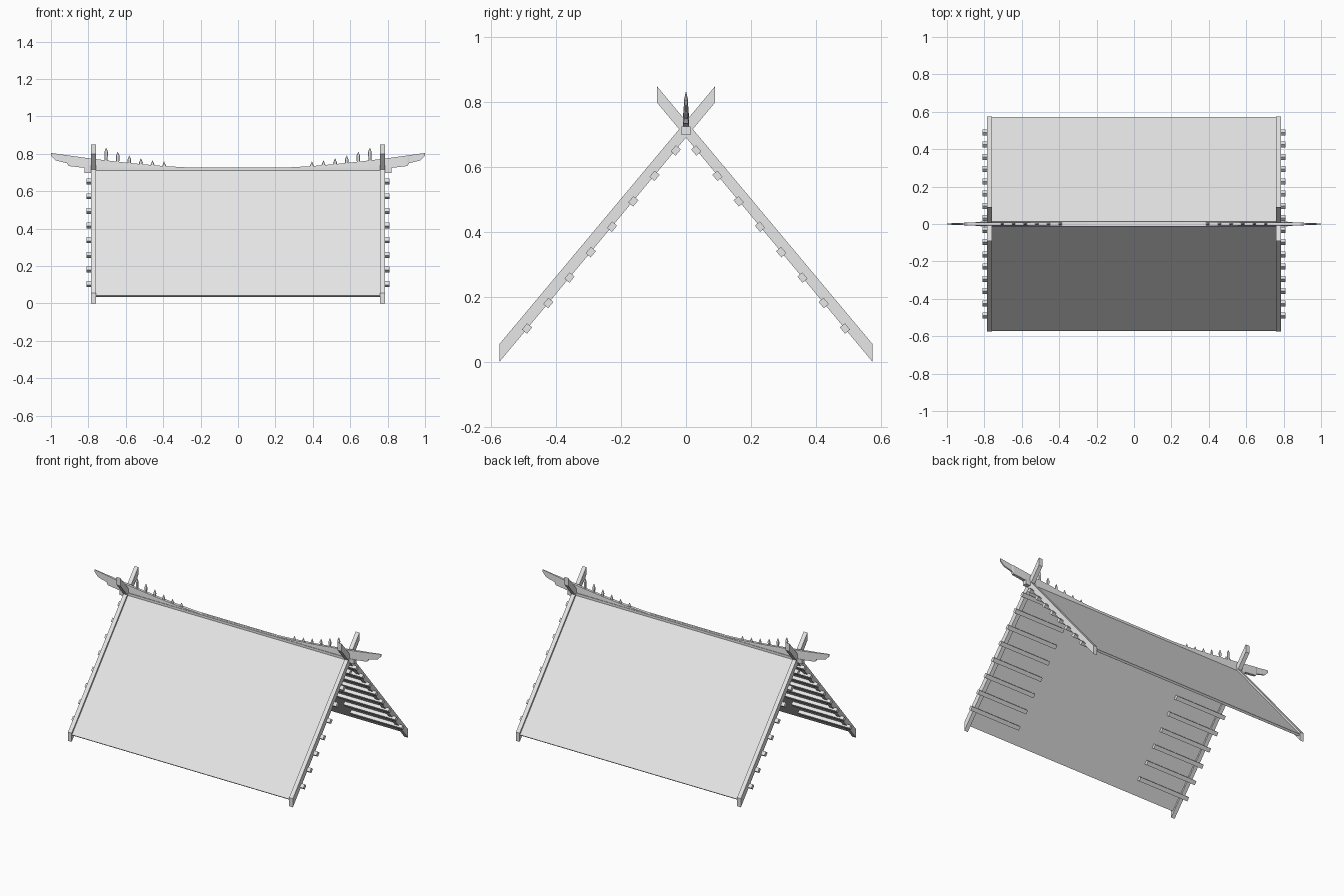
import bpy, bmesh, math
from mathutils import Matrix

cube = bpy.data.objects.get("Cube")
if cube:
    bpy.data.objects.remove(cube, do_unlink=True)

# Single plain material
grey = bpy.data.materials.new("plain_grey")
grey.use_nodes = True
grey.diffuse_color = (0.8, 0.8, 0.8, 1)
grey.node_tree.nodes["Principled BSDF"].inputs["Base Color"].default_value = (0.8, 0.8, 0.8, 1)

SLOPE = 1.195
ANGLE = math.atan(SLOPE)


def finish(name, bm):
    bmesh.ops.recalc_face_normals(bm, faces=bm.faces)
    mesh = bpy.data.meshes.new(name)
    bm.to_mesh(mesh)
    bm.free()
    mesh.materials.append(grey)
    obj = bpy.data.objects.new(name, mesh)
    bpy.context.collection.objects.link(obj)
    return obj


def loft(name, rings):
    """Skin a closed solid through matching rings of points."""
    bm = bmesh.new()
    loops = [[bm.verts.new(p) for p in ring] for ring in rings]
    n = len(loops[0])
    for a, b in zip(loops, loops[1:]):
        for i in range(n):
            j = (i + 1) % n
            bm.faces.new((a[i], a[j], b[j], b[i]))
    bm.faces.new(loops[0])
    bm.faces.new(loops[-1])
    return finish(name, bm)


def extrude_x(name, profile, x0, x1):
    return loft(name, [[(x, y, z) for y, z in profile] for x in (x0, x1)])


def box(name, center, size, tilt=0):
    bm = bmesh.new()
    m = Matrix.Translation(center) @ Matrix.Rotation(tilt, 4, 'X') @ Matrix.Diagonal((*size, 1))
    bmesh.ops.create_cube(bm, size=1, matrix=m)
    return finish(name, bm)


# Roof panels, with their eaves cut square to the slope
for side, label in ((-1, "front"), (1, "back")):
    panel = [(0, 0.727), (0, 0.707), (side * 0.561, 0.034), (side * 0.572, 0.043)]
    extrude_x(label + "_roof_panel", panel, -0.765, 0.765)

# Crossed gable rafters and the batten stubs below them
for end, end_label in ((1, "left"), (-1, "right")):
    for side, label in ((-1, "front"), (1, "back")):
        tag = end_label + "_" + label
        rafter = [(side * 0.575, 0.0), (side * 0.575, 0.055),
                  (-side * 0.09, 0.85), (-side * 0.09, 0.80)]
        extrude_x(tag + "_rafter", rafter, end * 0.76, end * 0.786)
        for i in range(8):
            center = (end * 0.63, side * (0.49 - i * 0.0655), 0.103 + i * 0.0784)
            box(f"{tag}_batten_{i + 1}", center, (0.36, 0.025, 0.02), -side * ANGLE)

# Straight ridge beam
box("ridge_beam", (0, 0, 0.7125), (1.64, 0.027, 0.027))


def crest_top(x):
    """Height of the upswept ridge line."""
    t = max(0, abs(x) - 0.2) / 0.8
    return 0.725 + 0.08 * t ** 1.5


# Upswept ridge crest with stepped, tapering horns: x, underside, half width
half = [(0, 0.715, 0.012), (0.25, 0.715, 0.012), (0.4, 0.715, 0.012),
        (0.55, 0.72, 0.011), (0.7, 0.72, 0.01), (0.82, 0.725, 0.01),
        (0.905, 0.735, 0.008), (0.915, 0.75, 0.005),
        (0.975, 0.765, 0.004), (1.0, 0.79, 0.003)]
stations = [(-x, b, w) for x, b, w in reversed(half[1:])] + half
loft("ridge_crest", [[(x, -w, b), (x, w, b), (x, w * 0.8, crest_top(x)),
                      (x, -w * 0.8, crest_top(x))] for x, b, w in stations])

# Pointed pegs growing taller toward the gables
for end, label in ((1, "left"), (-1, "right")):
    for i, tip in enumerate((0.758, 0.764, 0.775, 0.79, 0.81, 0.832)):
        x = end * (0.395 + i * 0.062)
        rings = []
        for z, r in ((crest_top(x) - 0.01, 0.007), (tip - 0.022, 0.01), (tip, 0.001)):
            rings.append([(x + r * math.cos(k * math.pi / 4),
                           0.6 * r * math.sin(k * math.pi / 4), z) for k in range(8)])
        loft(f"{label}_ridge_peg_{i + 1}", rings)
